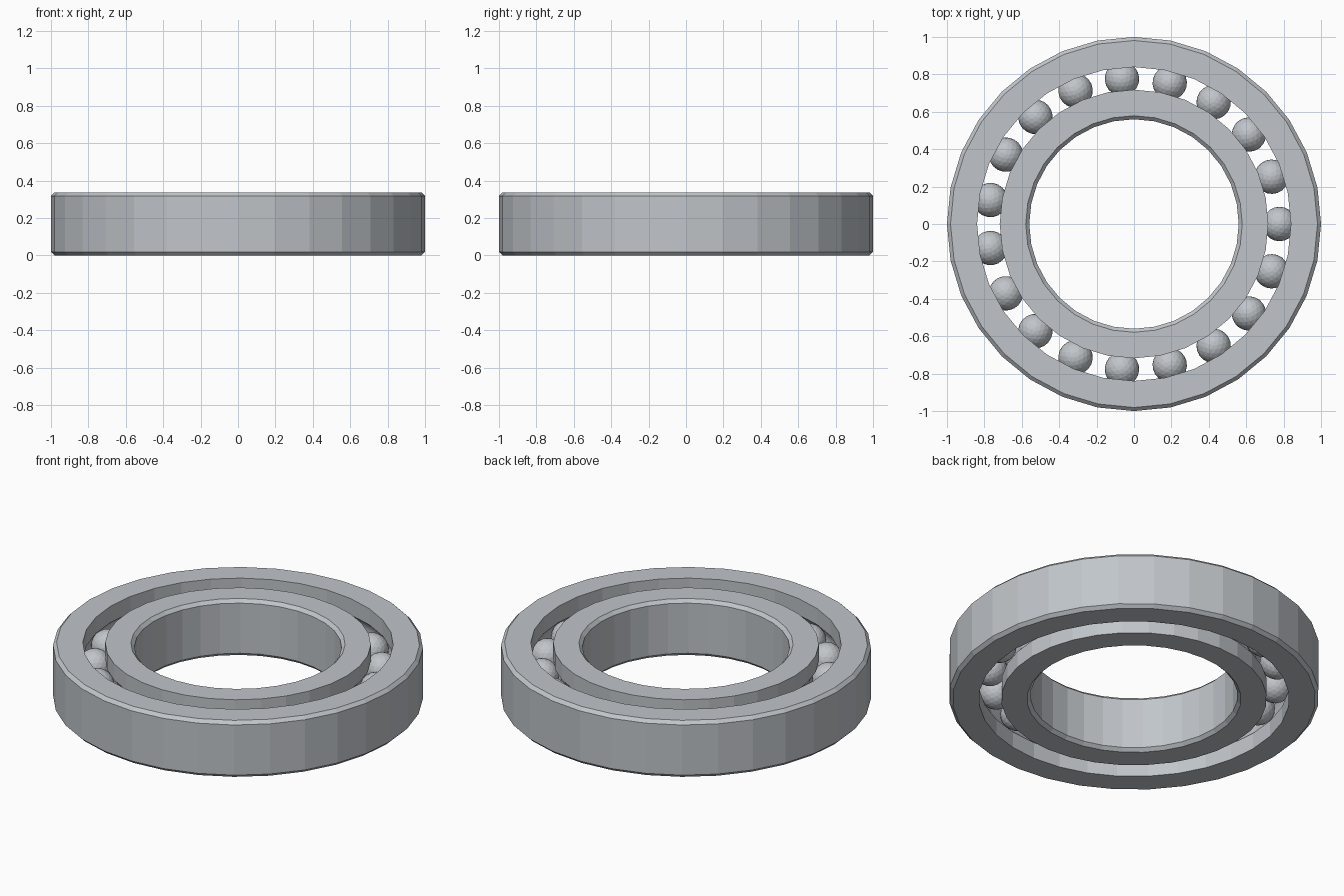
import bpy, bmesh, math

cube = bpy.data.objects.get("Cube")
if cube:
    bpy.data.objects.remove(cube, do_unlink=True)

HEIGHT, MID = 0.337, 0.1685
BORE, INNER_LIP, OUTER_LIP, RIM = 0.56, 0.718, 0.839, 1.0
CHAMFER = 0.019
PITCH = (INNER_LIP + OUTER_LIP) / 2
BALL_RADIUS, BALL_COUNT, SEGMENTS = 0.092, 19, 32

steel = bpy.data.materials.new("brushed_steel")
colour = (0.53, 0.56, 0.59, 1)
steel.use_nodes = True
steel.diffuse_color = colour
steel.node_tree.nodes["Principled BSDF"].inputs["Base Color"].default_value = colour


def finish(name, bm):
    mesh = bpy.data.meshes.new(name)
    bm.to_mesh(mesh)
    bm.free()
    mesh.materials.append(steel)
    obj = bpy.data.objects.new(name, mesh)
    bpy.context.collection.objects.link(obj)
    return obj


def race(name, plain, lip):
    """Ring with a chamfered plain side and a ball groove on the lip side."""
    side = 1 if plain > lip else -1
    edge = plain - side * CHAMFER
    profile = [(lip, 0), (edge, 0), (plain, CHAMFER),
               (plain, HEIGHT - CHAMFER), (edge, HEIGHT), (lip, HEIGHT)]
    # Circular groove that cradles the balls
    radius = BALL_RADIUS + 0.002
    spread = math.acos(abs(lip - PITCH) / radius)
    for i in range(9):
        a = spread * (1 - i / 4)
        profile.append((PITCH + side * radius * math.cos(a), MID + radius * math.sin(a)))
    # Revolve the section
    bm = bmesh.new()
    rings = []
    for s in range(SEGMENTS):
        t = math.tau * s / SEGMENTS
        rings.append([bm.verts.new((r * math.cos(t), r * math.sin(t), z)) for r, z in profile])
    for s in range(SEGMENTS):
        a, b = rings[s], rings[(s + 1) % SEGMENTS]
        for i in range(len(profile)):
            j = (i + 1) % len(profile)
            bm.faces.new((a[i], b[i], b[j], a[j]))
    bmesh.ops.recalc_face_normals(bm, faces=bm.faces)
    return finish(name, bm)


race("outer_race", RIM, OUTER_LIP)
race("inner_race", BORE, INNER_LIP)

# Faceted balls sharing one mesh
bm = bmesh.new()
bmesh.ops.create_icosphere(bm, subdivisions=3, radius=BALL_RADIUS)
first = finish("ball_1", bm)
for i in range(BALL_COUNT):
    ball = first
    if i:
        ball = bpy.data.objects.new(f"ball_{i + 1}", first.data)
        bpy.context.collection.objects.link(ball)
    t = math.tau * i / BALL_COUNT
    ball.location = (PITCH * math.cos(t), PITCH * math.sin(t), MID)
    ball.rotation_euler.z = t
